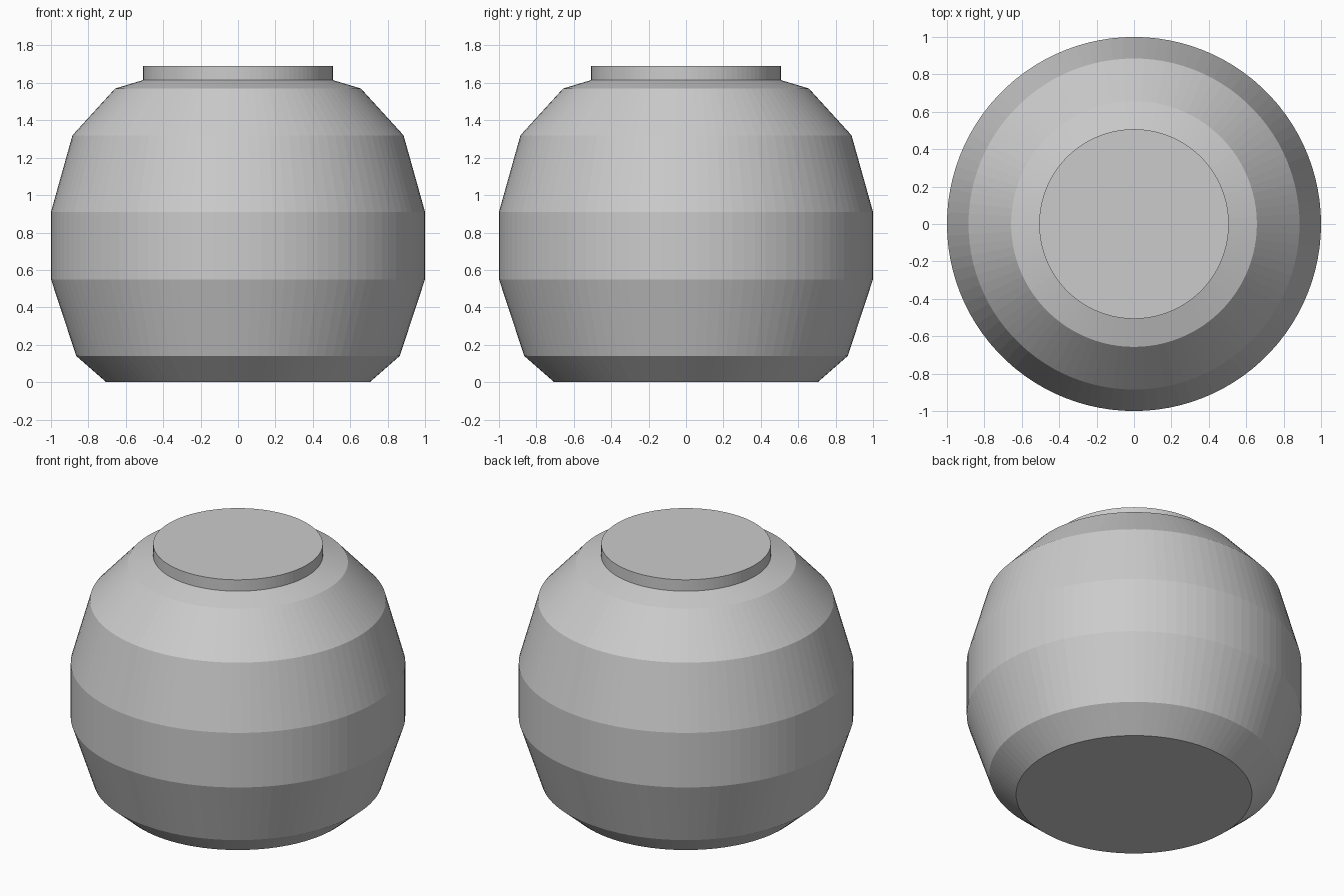
import bpy, bmesh
from math import tau, cos, sin

if "Cube" in bpy.data.objects:
    bpy.data.objects.remove(bpy.data.objects["Cube"])

SIDES = 100


def turned(name, profile):
    """Closed solid of revolution from (radius, z) points, bottom to top."""
    bm = bmesh.new()
    rings = [[bm.verts.new((r * cos(tau * i / SIDES), r * sin(tau * i / SIDES), z))
              for i in range(SIDES)] for r, z in profile]
    for low, high in zip(rings, rings[1:]):
        for i in range(SIDES):
            j = (i + 1) % SIDES
            bm.faces.new((low[i], low[j], high[j], high[i]))
    bm.faces.new(rings[0][::-1])
    bm.faces.new(rings[-1])
    mesh = bpy.data.meshes.new(name)
    bm.to_mesh(mesh)
    bm.free()
    obj = bpy.data.objects.new(name, mesh)
    bpy.context.collection.objects.link(obj)
    return obj


# Faceted jar body with its short, closed neck
turned("jar_body", [(0.705, 0), (0.865, 0.14), (1, 0.55), (1, 0.91),
                    (0.885, 1.32), (0.657, 1.57), (0.507, 1.615), (0.507, 1.69)])
